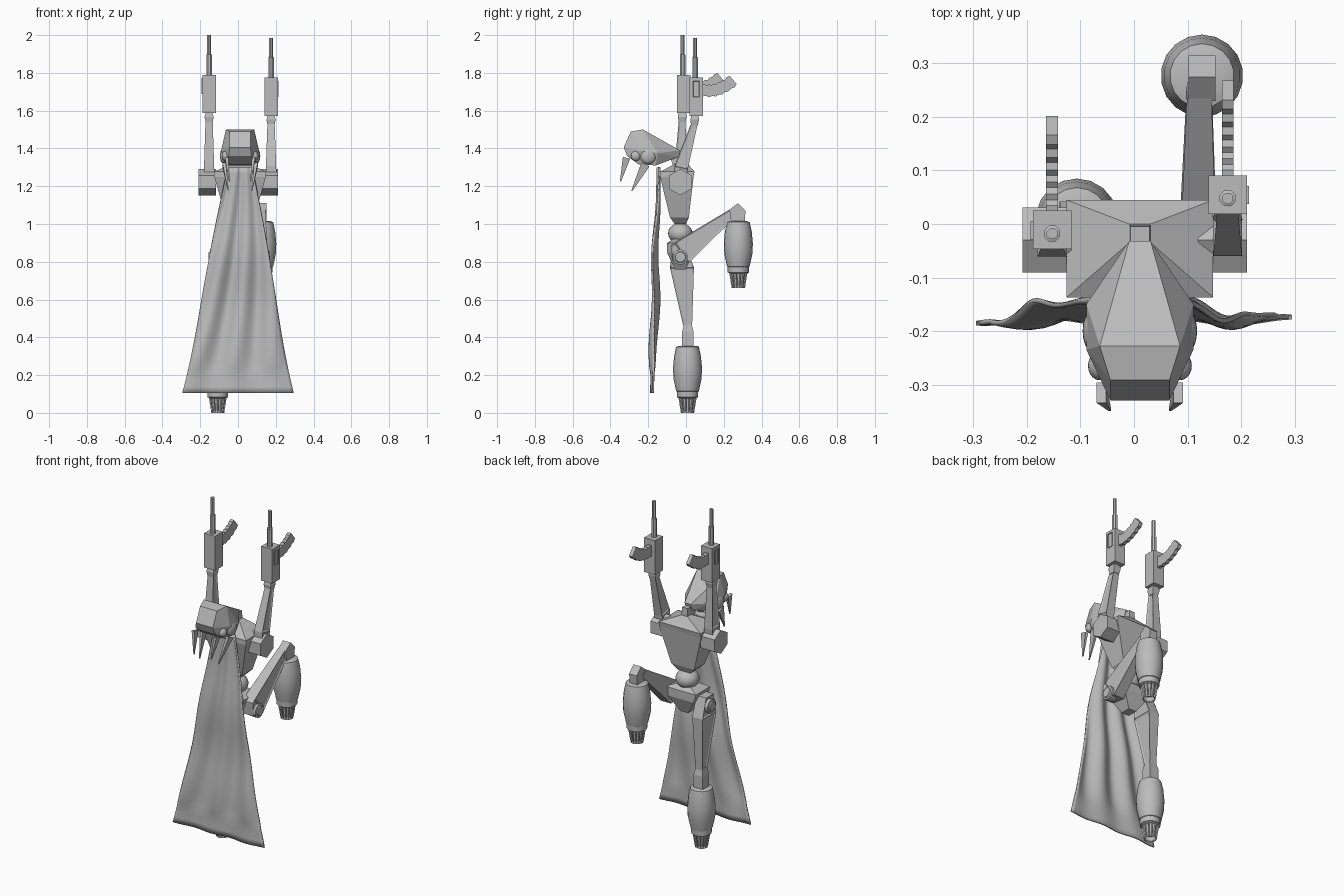
import bpy, bmesh
from math import sin, cos, pi, radians
from mathutils import Vector

cube = bpy.data.objects.get("Cube")
if cube:
    bpy.data.objects.remove(cube, do_unlink=True)

METAL = bpy.data.materials.new("plain grey")
METAL.use_nodes = True
METAL.diffuse_color = (0.5, 0.5, 0.5, 1)
METAL.node_tree.nodes["Principled BSDF"].inputs["Base Color"].default_value = (0.5, 0.5, 0.5, 1)
X = Vector((1, 0, 0))


def finish(name, bm, smooth=None):
    bmesh.ops.recalc_face_normals(bm, faces=bm.faces)
    mesh = bpy.data.meshes.new(name)
    bm.to_mesh(mesh)
    bm.free()
    ob = bpy.data.objects.new(name, mesh)
    mesh.materials.append(METAL)
    bpy.context.collection.objects.link(ob)
    if smooth:
        bpy.ops.object.select_all(action='DESELECT')
        ob.select_set(True)
        bpy.context.view_layer.objects.active = ob
        bpy.ops.object.shade_smooth_by_angle(angle=radians(smooth))
    return ob


def loft(name, rings, panel=None, smooth=None):
    """Skin closed rings with end caps; panel(face) picks faces to inset as (width, depth)."""
    bm = bmesh.new()
    loops = [[bm.verts.new(p) for p in ring] for ring in rings]
    for a, b in zip(loops, loops[1:]):
        for i in range(len(a)):
            j = (i + 1) % len(a)
            bm.faces.new((a[i], a[j], b[j], b[i]))
    bm.faces.new(loops[0])
    bm.faces.new(loops[-1])
    bmesh.ops.recalc_face_normals(bm, faces=bm.faces)
    if panel:
        for f in list(bm.faces):
            size = panel(f)
            if size:
                bmesh.ops.inset_individual(bm, faces=[f], thickness=size[0], depth=size[1])
    return finish(name, bm, smooth)


def rect(z, x, hx, y0, y1):
    return [(x - hx, y0, z), (x + hx, y0, z), (x + hx, y1, z), (x - hx, y1, z)]


def lathe(name, at, profile, sides, axis='Z', smooth=40, panel=None):
    rings = []
    for r, h in profile:
        ring = []
        for i in range(sides):
            a = 2 * pi * (i + 0.5) / sides
            p = (r * cos(a), r * sin(a), h) if axis == 'Z' else (h, r * cos(a), r * sin(a))
            ring.append(Vector(at) + Vector(p))
        rings.append(ring)
    return loft(name, rings, panel, smooth)


def beam(name, path, panel=None):
    """Rectangular limb in a yz plane; path holds (point, half width, half depth)."""
    rings = []
    for i, (p, hx, hd) in enumerate(path):
        a, b = path[max(i - 1, 0)][0], path[min(i + 1, len(path) - 1)][0]
        n = (Vector(b) - Vector(a)).normalized().cross(X) * hd
        p = Vector(p)
        rings.append([p - X * hx - n, p + X * hx - n, p + X * hx + n, p - X * hx + n])
    return loft(name, rings, panel)


def hull(name, points):
    bm = bmesh.new()
    for p in points:
        bm.verts.new(p)
    bmesh.ops.convex_hull(bm, input=bm.verts)
    bmesh.ops.dissolve_limit(bm, angle_limit=0.02, verts=bm.verts, edges=bm.edges)
    return finish(name, bm)


def ball(name, at, scale):
    bm = bmesh.new()
    bmesh.ops.create_uvsphere(bm, u_segments=20, v_segments=12, radius=1)
    bmesh.ops.scale(bm, vec=scale, verts=bm.verts)
    bmesh.ops.translate(bm, vec=at, verts=bm.verts)
    return finish(name, bm, 60)


def side_panel(f):
    return (0.012, -0.005) if abs(f.normal.x) > 0.8 and f.calc_area() > 0.004 else None


C = 0.011  # body centre line

# Torso, neck, waist and pelvis
loft("torso", [rect(1.0, C, 0.04, -0.06, 0.0), rect(1.035, C, 0.075, -0.085, 0.015),
               rect(1.25, C, 0.137, -0.137, 0.04), rect(1.277, C, 0.137, -0.137, 0.045),
               rect(1.33, C, 0.02, -0.035, 0.0)])
loft("neck", [rect(1.31, C, 0.02, -0.07, 0.0), rect(1.375, C, 0.018, -0.09, -0.005)])
ball("waist_joint", (C, -0.03, 0.95), (0.065, 0.065, 0.055))
loft("pelvis", [rect(0.76, C, 0.025, -0.06, 0.0), rect(0.85, C, 0.085, -0.1, 0.035),
                rect(0.9, C, 0.1, -0.1, 0.035), rect(0.92, C, 0.05, -0.07, 0.01)])

# Head wedge
half = [(0.02, -0.032, 1.39), (0.02, -0.04, 1.355), (0.075, -0.228, 1.5),
        (0.055, -0.292, 1.49), (0.055, -0.33, 1.405), (0.06, -0.312, 1.36),
        (0.1, -0.15, 1.375), (0.1, -0.235, 1.39), (0.08, -0.16, 1.31), (0.075, -0.25, 1.315)]
hull("head", [(C + s * x, y, z) for x, y, z in half for s in (-1, 1)])

# Eyes and tusks on both sides
for s, side in ((1, "left"), (-1, "right")):
    ball(side + "_large_eye", (C + s * 0.085, -0.2, 1.36), (0.022, 0.042, 0.042))
    ball(side + "_small_eye", (C + s * 0.075, -0.265, 1.36), (0.022, 0.027, 0.027))
    for label, base, tip, r in (("front", (0.072, -0.315, 1.35), (0.056, -0.347, 1.225), 0.02),
                                ("rear", (0.085, -0.215, 1.315), (0.062, -0.287, 1.175), 0.024)):
        (bx, by, bz), (tx, ty, tz) = base, tip
        beam(f"{side}_{label}_tusk", [((C + s * bx, by, bz), 0.009, r),
                                      ((C + s * tx, ty, tz), 0.002, 0.003)])


# Arm with a raised gun
def arm(side, s, x, y, z):
    lathe(side + "_shoulder", (x, -0.03, 1.222),
          [(0.07, -0.055), (0.07, 0.036)], 6, 'X', None).scale = (1, 1, 1)
    beam(side + "_arm", [((x, -0.03, 1.2), 0.03, 0.03), ((x, -0.025, 1.3), 0.027, 0.036),
                         ((x, y - 0.01, z - 0.04), 0.019, 0.017)], side_panel)
    loft(side + "_wrist", [rect(z - 0.05, x, 0.018, y - 0.028, y + 0.008),
                           rect(z - 0.02, x, 0.024, y - 0.032, y + 0.014),
                           rect(z + 0.01, x, 0.016, y - 0.025, y + 0.01)])
    loft(side + "_gun_body", [rect(z, x, 0.036, y - 0.036, y + 0.036),
                              rect(z + 0.203, x, 0.036, y - 0.036, y + 0.036)])
    # Ejection slot framed on the outer face
    def slot(f):
        return (0.004, -0.004) if f.normal.x * s > 0.9 else None
    loft(side + "_gun_slot", [rect(z + 0.1, x + s * 0.034, 0.006, y - 0.018, y + 0.016),
                              rect(z + 0.185, x + s * 0.034, 0.006, y - 0.018, y + 0.016)], slot)
    lathe(side + "_gun_barrel", (x, y - 0.007, z),
          [(0.016, 0.19), (0.016, 0.31), (0.011, 0.312), (0.011, 0.413)], 8)
    # Ribbed curved magazine
    path, n = [], 12
    for i in range(n + 1):
        t = i / n
        p = (x, y + 0.025 + 0.17 * t, z + 0.14 - 0.05 * t + 0.1 * t * t)
        path.append((p, 0.011, 0.034 if i % 2 else 0.028))
    beam(side + "_magazine", path)


arm("left", 1, 0.175, 0.055, 1.572)
arm("right", -1, -0.153, -0.011, 1.587)


# Thruster foot below a knee block
def thruster(side, x, y, z):
    lathe(side + "_thruster", (x, y, z),
          [(0.045, 0.355), (0.06, 0.35), (0.071, 0.3), (0.077, 0.235), (0.074, 0.18),
           (0.06, 0.115), (0.05, 0.11)], 18)

    def vent(f):
        if f.normal.z < -0.9:
            return 0.008, -0.03
        return (0.006, -0.005) if abs(f.normal.z) < 0.5 else None
    lathe(side + "_nozzle", (x, y, z), [(0.035, 0), (0.048, 0.08), (0.056, 0.083), (0.057, 0.115)],
          14, 'Z', 30, lambda f: vent(f) if f.calc_center_median().z < z + 0.07 else None)


thruster("left", 0.127, 0.277, 0.66)
thruster("right", -0.107, 0.008, 0.0)

# Raised left leg
beam("left_thigh", [((0.12, -0.075, 0.845), 0.033, 0.04), ((0.12, -0.02, 0.85), 0.034, 0.065),
                    ((0.122, 0.25, 1.06), 0.023, 0.024)], side_panel)
hull("left_knee", [(0.127 + s * 0.025, y, z) for s in (-1, 1) for y, z in
                   ((0.24, 1.0), (0.31, 1.0), (0.315, 1.07), (0.275, 1.11), (0.23, 1.075))])

# Straight right leg
loft("right_thigh", [rect(0.45, -0.107, 0.022, -0.012, 0.032), rect(0.77, -0.105, 0.034, -0.085, 0.042),
                     rect(0.88, -0.1, 0.032, -0.07, 0.0)], side_panel)
loft("right_knee", [rect(0.34, -0.107, 0.03, -0.02, 0.04), rect(0.43, -0.107, 0.03, -0.02, 0.04),
                    rect(0.47, -0.107, 0.022, -0.01, 0.03)])

# Round hip bolts
for side, s, x in (("left", 1, 0.12), ("right", -1, -0.105)):
    lathe(side + "_hip_bolt", (x, -0.03, 0.825),
          [(0.04, 0), (0.04, s * 0.042), (0.03, s * 0.044), (0.027, s * 0.05)], 16, 'X')

# Flowing cape hung from the chest
bm = bmesh.new()
bmesh.ops.create_grid(bm, x_segments=32, y_segments=36, size=1)
for v in bm.verts:
    u, t = v.co.x, (1 - v.co.y) / 2
    edge = 0.065 + 0.23 * t + 0.012 * sin(2 * pi * t) * t
    wave = 0.006 + 0.022 * t * sin(pi * min(t * 1.1, 1)) ** 0.5
    y = -0.145 - 0.035 * t + wave * sin(8 * u + 5 * t + 1) + 0.008 * sin(13 * t) * sin(pi * t)
    v.co = ((C * (1 - t)) + u * edge, y, 1.3 - 1.195 * t)
cape = finish("cape", bm, 60)
mod = cape.modifiers.new("thickness", 'SOLIDIFY')
mod.thickness = 0.009
mod.offset = 0
